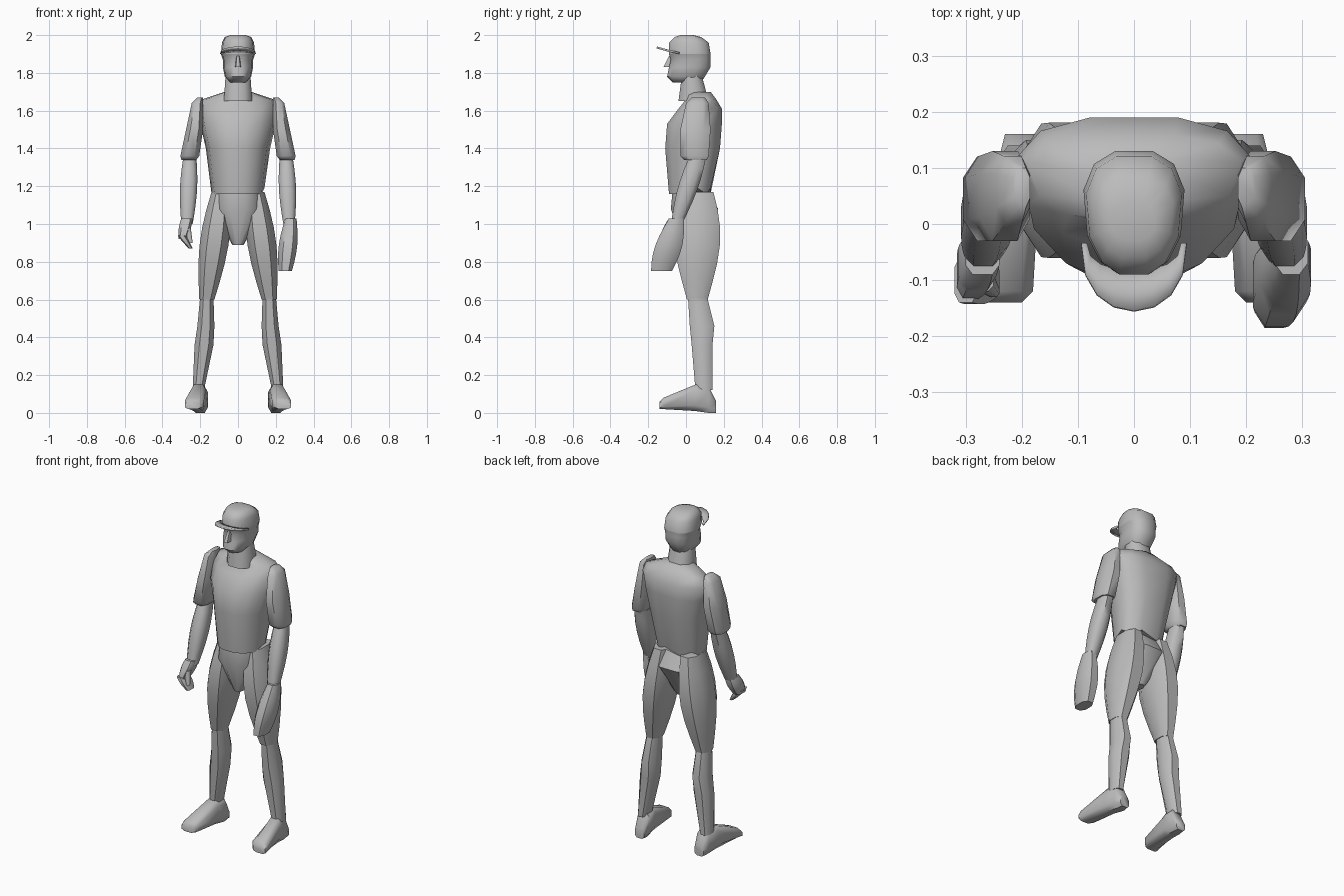
import bpy
import bmesh
from math import sin, cos, pi, radians, copysign
from mathutils import Vector

cube = bpy.data.objects.get("Cube")
if cube:
    bpy.data.objects.remove(cube, do_unlink=True)

grey = bpy.data.materials.new("plain_grey")
grey.use_nodes = True
colour = (0.5, 0.5, 0.5, 1)
grey.diffuse_color = colour
grey.node_tree.nodes["Principled BSDF"].inputs["Base Color"].default_value = colour


def finish(name, bm):
    """Turn a bmesh into a shaded, coloured object."""
    bmesh.ops.recalc_face_normals(bm, faces=bm.faces)
    mesh = bpy.data.meshes.new(name)
    bm.to_mesh(mesh)
    bm.free()
    mesh.materials.append(grey)
    obj = bpy.data.objects.new(name, mesh)
    bpy.context.collection.objects.link(obj)
    bpy.ops.object.select_all(action='DESELECT')
    obj.select_set(True)
    bpy.context.view_layer.objects.active = obj
    bpy.ops.object.shade_smooth_by_angle(angle=radians(50))
    return obj


def section(sides, power, front=1):
    """Rounded polygon in a unit box; front narrows the forward side."""
    points = []
    for i in range(sides):
        angle = 2 * pi * (i + 0.5) / sides
        u, v = (copysign(abs(f) ** power, f) for f in (cos(angle), sin(angle)))
        points.append((u * (1 if v > 0 else 1 + (1 - front) * v), v))
    wide = max(abs(u) for u, v in points)
    deep = max(abs(v) for u, v in points)
    return [(u / wide, v / deep) for u, v in points]


round_shape = section(8, 0.8)
square_shape = section(8, 0.6)
head_shape = section(12, 0.75, 0.8)
chest_shape = section(12, 0.75, 0.7)
wedge_shape = section(4, 1, 0.4)


def loft(name, rings, shape, side=1, lengthwise=False, jag=0):
    """Skin rings of (position, half width, low, high, optional centre x)."""
    bm = bmesh.new()
    loops = []
    for position, half, low, high, *centre in rings:
        loop = []
        for u, v in shape:
            x = side * (sum(centre) + u * half)
            across = (low + high) / 2 + v * (high - low) / 2
            place = (x, position, across) if lengthwise else (x, across, position)
            loop.append(bm.verts.new(place))
        loops.append(loop)
    for lower, upper in zip(loops, loops[1:]):
        for i in range(len(lower)):
            bm.faces.new((lower[i - 1], lower[i], upper[i], upper[i - 1]))
    # Ragged rear edge
    for vert in loops[0][::2]:
        if vert.co.y > 0:
            vert.co.z += jag
    bm.faces.new(loops[0])
    bm.faces.new(loops[-1])
    return finish(name, bm)


def limb(name, top, bottom, top_size, bottom_size, swell, side=1, shape=round_shape):
    """Taper between two joints, swelling in the middle like a muscle."""
    rings = []
    steps = 6
    for i in range(steps + 1):
        t = i / steps
        x, y, z = Vector(top).lerp(Vector(bottom), t)
        size = Vector(top_size).lerp(Vector(bottom_size), t)
        half, depth = size * (1 + swell * sin(pi * t))
        rings.append((z, half, y - depth, y + depth, x))
    return loft(name, rings, shape, side)


# Shirt body with a ragged hem, hips and neck
loft("shirt_body", [
    (1.16, .14, -.09, .13), (1.4, .17, -.11, .18), (1.53, .2, -.1, .19),
    (1.61, .21, -.04, .19), (1.66, .19, 0, .16), (1.7, .07, 0, .13)],
    chest_shape, jag=.03)
loft("hips", [
    (.89, .03, -.02, .07), (1.08, .14, -.08, .17), (1.19, .12, -.07, .11)],
    head_shape)
limb("neck", (0, .03, 1.8), (0, .04, 1.65), (.065, .05), (.075, .08), 0)

# Head from chin through cheeks and eye hollow to brow, with a wedge nose
loft("head", [
    (1.75, .045, -.07, .08), (1.78, .07, -.1, .1), (1.83, .08, -.09, .13),
    (1.87, .08, -.08, .13), (1.9, .09, -.09, .13)], head_shape)
limb("nose", (0, -.08, 1.89), (0, -.09, 1.83), (.01, .01), (.02, .03), 0,
     shape=wedge_shape)

# Cap crown and curved visor
loft("cap_crown", [
    (1.9, .09, -.09, .13), (1.96, .085, -.09, .12), (1.99, .07, -.06, .08),
    (2, .04, -.03, .04)], head_shape)
bm = bmesh.new()
rows = []
for reach in (0, 0.5, 1):
    row = []
    for i in range(9):
        x, bow = cos(pi * i / 8), sin(pi * i / 8)
        row.append(bm.verts.new((
            x * (.084 + .01 * reach),
            -.035 - bow ** 0.8 * (.05 + .07 * reach),
            1.905 + bow * (.01 + .02 * reach))))
    rows.append(row)
for inner, outer in zip(rows, rows[1:]):
    for i in range(8):
        bm.faces.new((inner[i], inner[i + 1], outer[i + 1], outer[i]))
visor = finish("cap_visor", bm)
thick = visor.modifiers.new("thickness", 'SOLIDIFY')
thick.thickness = .01
thick.offset = 0

for side, label in ((1, "left"), (-1, "right")):
    # Arms: a flared sleeve over a bare forearm
    loft(label + "_sleeve", [
        (1.34, .04, -.01, .11, .26), (1.36, .05, -.03, .12, .255),
        (1.5, .045, -.03, .13, .23), (1.64, .03, 0, .12, .215),
        (1.67, .015, .03, .1, .2)], round_shape, side)
    limb(label + "_forearm", (.255, .06, 1.35), (.27, -.05, 1),
         (.035, .045), (.03, .03), .4, side)

    # Legs: thigh and calf meet at an overlapping knee
    limb(label + "_thigh", (.09, .06, 1.17), (.165, .06, .6),
         (.05, .085), (.04, .055), .7, side)
    loft(label + "_calf", [
        (.12, .03, .05, .14, .21), (.36, .05, .03, .14, .18),
        (.46, .045, .02, .15, .17), (.62, .035, .01, .11, .165)],
        round_shape, side)

    # Shoes turned slightly outward
    loft(label + "_shoe", [
        (-.14, .04, .02, .06, .24), (-.12, .05, .02, .08, .23),
        (.05, .04, .01, .15, .21), (.12, .04, 0, .14, .2),
        (.16, .03, 0, .06, .2)], square_shape, side, lengthwise=True)

# Left hand wears a flat mitt
limb("mitt", (.28, -.05, 1.03), (.25, -.13, .75), (.03, .04), (.035, .055), .5)

# Right hand with bent fingers and a thumb
limb("right_palm", (.27, -.05, 1.03), (.295, -.095, .92),
     (.03, .04), (.02, .04), .25, -1, square_shape)
limb("right_fingers", (.3, -.1, .94), (.25, -.1, .87),
     (.02, .04), (.01, .03), .2, -1, square_shape)
limb("right_thumb", (.27, -.1, .98), (.25, -.12, .9), (.02, .02), (.01, .01), 0, -1)
